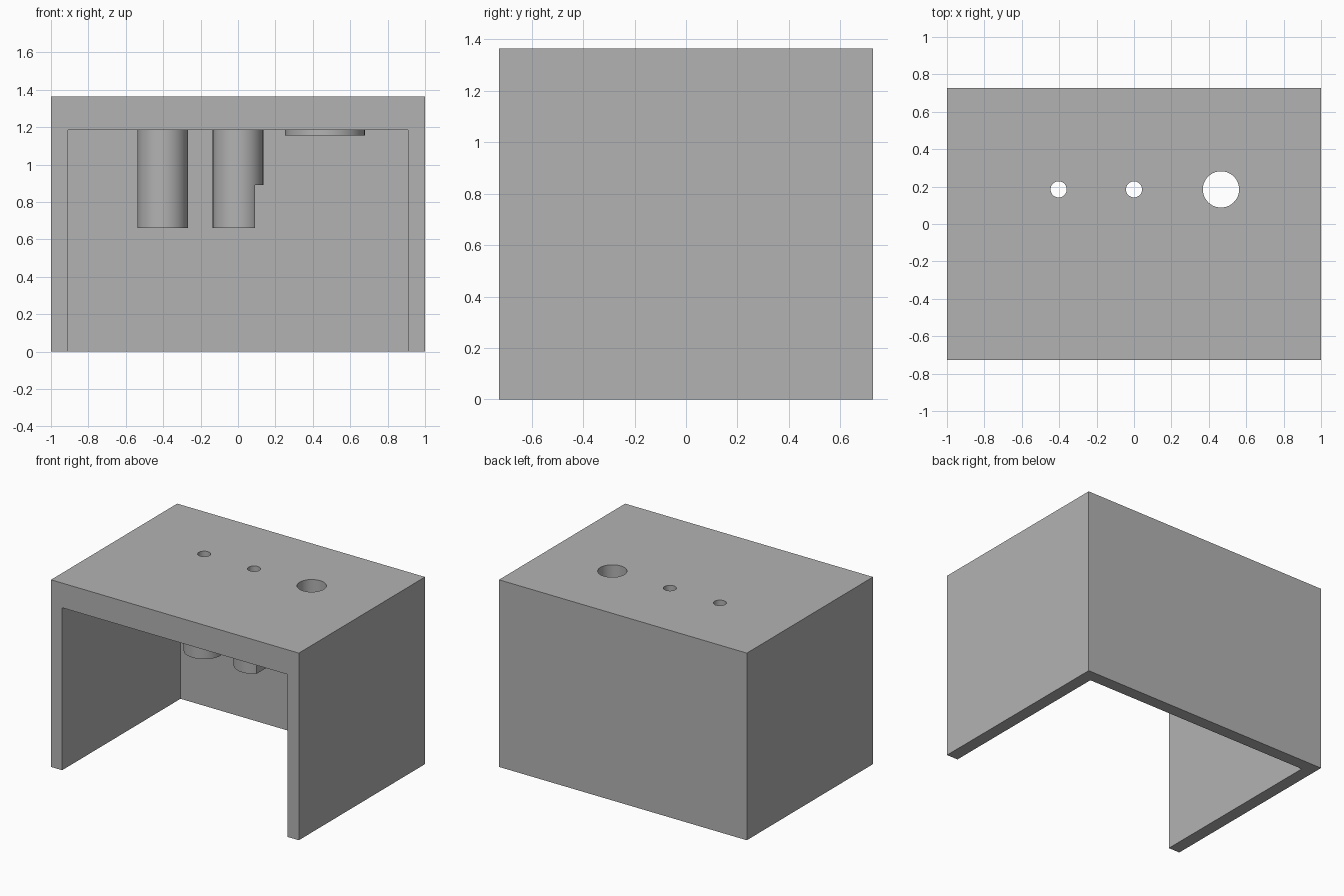
import bpy
from mathutils import Vector

if "Cube" in bpy.data.objects:
    bpy.data.objects.remove(bpy.data.objects["Cube"])

grey = bpy.data.materials.new("plain grey")
grey.use_nodes = True
colour = (0.45, 0.45, 0.45, 1)
grey.diffuse_color = colour
grey.node_tree.nodes["Principled BSDF"].inputs["Base Color"].default_value = colour

WIDTH, DEPTH, HEIGHT = 2.0, 1.454, 1.365
WALL, CEILING = 0.09, 1.185
ROW_Y = 0.185


def finish(obj, name):
    obj.name = obj.data.name = name
    obj.data.materials.clear()
    obj.data.materials.append(grey)
    return obj


def box(name, low, high):
    low, high = Vector(low), Vector(high)
    bpy.ops.mesh.primitive_cube_add(size=1, location=(low + high) / 2)
    obj = bpy.context.object
    obj.scale = high - low
    bpy.ops.object.transform_apply(location=True, rotation=False, scale=True)
    return finish(obj, name)


def cylinder(name, x, radius, bottom, top):
    bpy.ops.mesh.primitive_cylinder_add(
        vertices=64, radius=radius, depth=top - bottom,
        location=(x, ROW_Y, (bottom + top) / 2))
    return finish(bpy.context.object, name)


def cut(obj, cutter):
    mod = obj.modifiers.new("cut", 'BOOLEAN')
    mod.operation = 'DIFFERENCE'
    mod.solver = 'EXACT'
    mod.object = cutter
    bpy.context.view_layer.objects.active = obj
    bpy.ops.object.modifier_apply(modifier=mod.name)
    bpy.data.objects.remove(cutter)


# Housing: thick top, two sides and a back, open at the front and below
housing = box("housing", (-WIDTH / 2, -DEPTH / 2, 0), (WIDTH / 2, DEPTH / 2, HEIGHT))
cut(housing, box("cavity", (WALL - WIDTH / 2, -DEPTH, -0.5),
                 (WIDTH / 2 - WALL, DEPTH / 2 - WALL, CEILING)))

# Bosses under the top, each drilled through with the housing
parts = [housing]
for name, x, radius, hole, bottom in (
        ("plain_post", -0.403, 0.135, 0.043, 0.66),
        ("notched_post", 0, 0.135, 0.043, 0.66),
        ("shallow_ring", 0.465, 0.213, 0.097, 1.155)):
    boss = cylinder(name, x, radius, bottom, CEILING)
    for target in (housing, boss):
        cut(target, cylinder("drill", x, hole, bottom - 0.1, HEIGHT + 0.1))
    parts.append(boss)

# Flat on the lower part of the middle post
cut(bpy.data.objects["notched_post"],
    box("notch", (0.09, ROW_Y - 0.3, 0.5), (0.3, ROW_Y + 0.3, 0.89)))

# Smooth round walls with crisp edges
bpy.ops.object.select_all(action='DESELECT')
for part in parts:
    part.select_set(True)
bpy.context.view_layer.objects.active = housing
bpy.ops.object.shade_smooth_by_angle()
